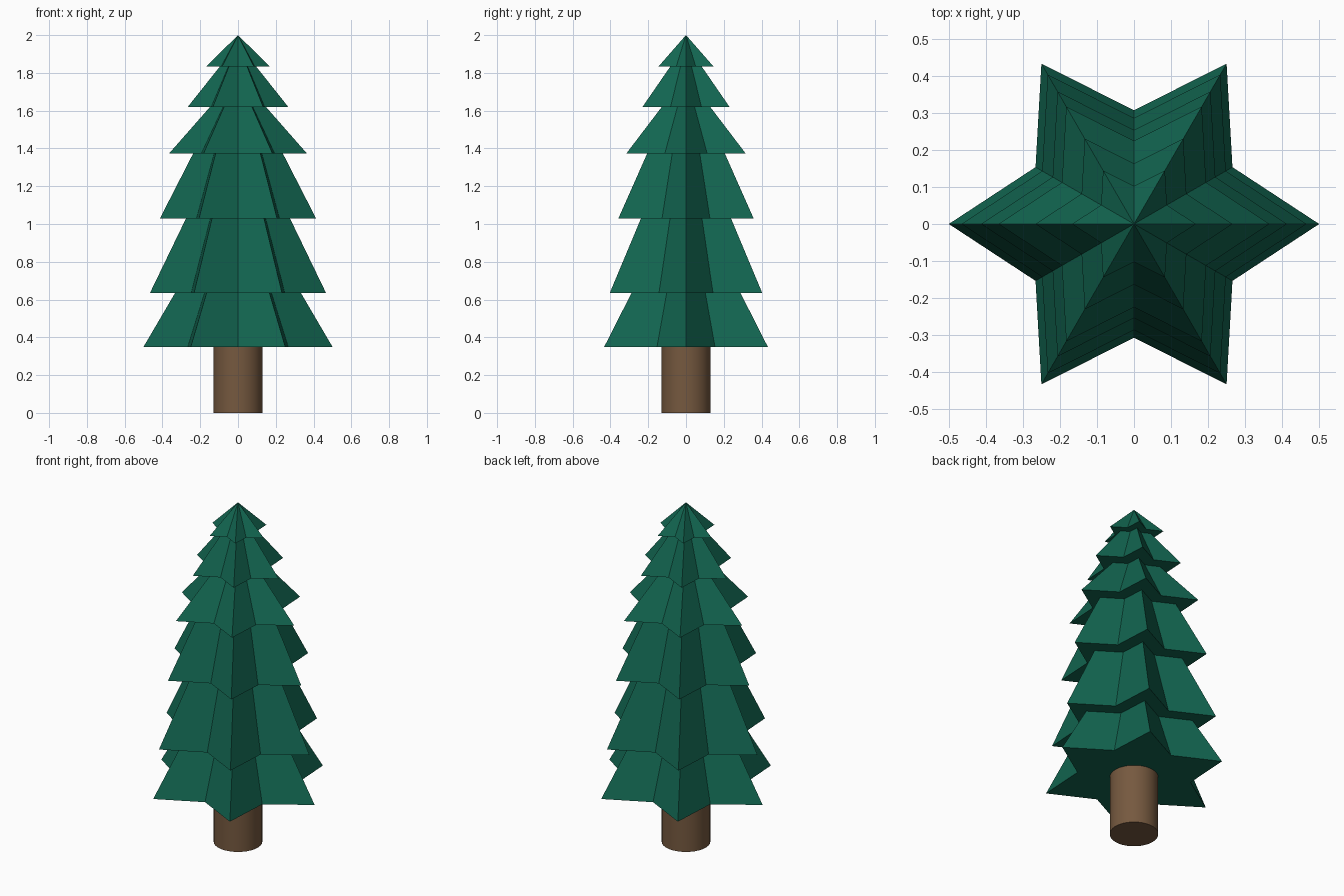
import bpy, bmesh, math

if "Cube" in bpy.data.objects:
    bpy.data.objects.remove(bpy.data.objects["Cube"])


def material(name, rgb):
    m = bpy.data.materials.new(name)
    m.diffuse_color = (*rgb, 1)
    m.use_nodes = True
    m.node_tree.nodes["Principled BSDF"].inputs["Base Color"].default_value = m.diffuse_color
    return m


def add_object(name, bm, mat):
    bmesh.ops.recalc_face_normals(bm, faces=bm.faces)
    mesh = bpy.data.meshes.new(name)
    bm.to_mesh(mesh)
    bm.free()
    mesh.materials.append(mat)
    obj = bpy.data.objects.new(name, mesh)
    bpy.context.collection.objects.link(obj)
    return obj


def star_ring(bm, r, z):
    """Six-pointed star outline, tips on +x and every 60 degrees."""
    ring = []
    for i in range(12):
        rad = r if i % 2 == 0 else r * 0.614
        a = math.radians(30 * i)
        ring.append(bm.verts.new((rad * math.cos(a), rad * math.sin(a), z)))
    return ring


def bridge(bm, a, b):
    for i in range(12):
        j = (i + 1) % 12
        bm.faces.new((a[i], a[j], b[j], b[i]))


green = material("needles", (0.006, 0.13, 0.08))
brown = material("bark", (0.18, 0.10, 0.05))

# Foliage: one closed shell, each tier is (bottom z, bottom radius, top radius)
tiers = [(0.35, 0.50, 0.333), (0.635, 0.466, 0.275), (1.03, 0.413, 0.238),
         (1.372, 0.366, 0.148), (1.62, 0.266, 0.095), (1.835, 0.167, 0)]
bm = bmesh.new()
prev = None
for k, (z, r_low, r_top) in enumerate(tiers):
    low = star_ring(bm, r_low, z)
    if prev:
        bridge(bm, prev, low)          # flat ledge under the tier
    else:
        bm.faces.new(low[::-1])        # underside of the lowest tier
    if r_top:
        prev = star_ring(bm, r_top, tiers[k + 1][0])
        bridge(bm, low, prev)
    else:
        tip = bm.verts.new((0, 0, 2))
        for i in range(12):
            bm.faces.new((low[i], low[(i + 1) % 12], tip))
add_object("foliage", bm, green)

# Trunk
bpy.ops.mesh.primitive_cylinder_add(vertices=32, radius=0.13, depth=0.35,
                                    location=(0, 0, 0.175))
trunk = bpy.context.object
trunk.name = "trunk"
trunk.data.materials.append(brown)
bpy.ops.object.shade_smooth_by_angle(angle=math.radians(30))
